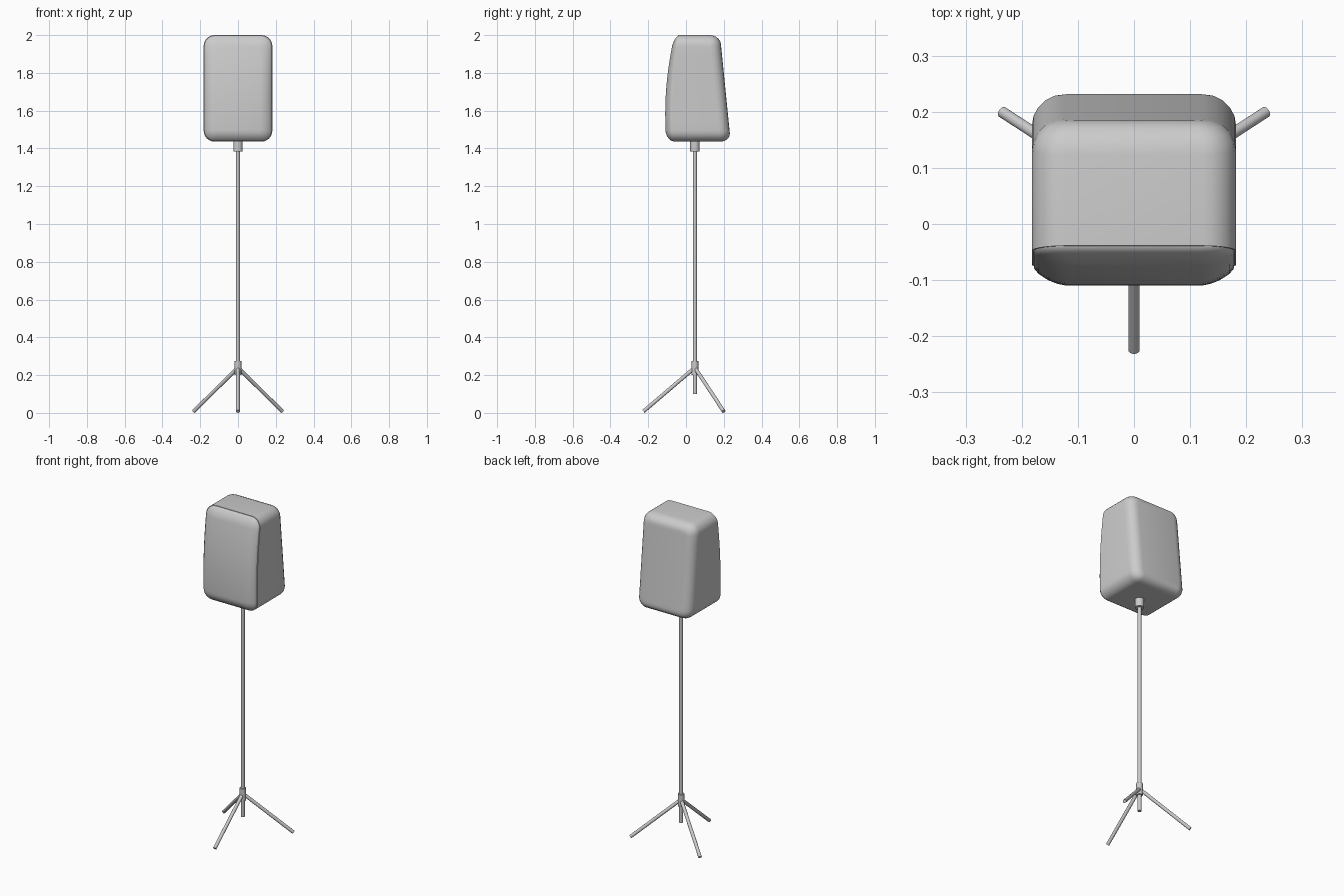
import bpy, bmesh, math
from mathutils import Vector

if "Cube" in bpy.data.objects:
    bpy.data.objects.remove(bpy.data.objects["Cube"])

W, Z0, Z1 = 0.182, 1.436, 2.0      # cabinet half width, bottom, top
POLE_Y = 0.047


def finish(obj, angle=35):
    bpy.ops.object.select_all(action='DESELECT')
    obj.select_set(True)
    bpy.context.view_layer.objects.active = obj
    bpy.ops.object.shade_smooth_by_angle(angle=math.radians(angle))


def rod(name, a, b, r, sides=20):
    a, b = Vector(a), Vector(b)
    d = b - a
    bpy.ops.mesh.primitive_cylinder_add(vertices=sides, radius=r, depth=d.length,
                                        location=(a + b) / 2)
    o = bpy.context.object
    o.name = name
    o.rotation_euler = d.to_track_quat('Z', 'Y').to_euler()
    finish(o)
    return o


def half_outline(inset, corner=0.058, n=6, rows=10):
    """Right half of a rounded rectangle in x-z, bottom to top."""
    w, lo, hi = W - inset, Z0 + inset * 0.8, Z1 - inset * 0.8
    r = max(corner - inset * 0.7, 0.012)
    low = [(w - r + r * math.sin(a), lo + r - r * math.cos(a))
           for a in (math.pi / 2 * i / n for i in range(n + 1))]
    high = [(x, hi + lo - z) for x, z in reversed(low)]
    za, zb = low[-1][1], high[0][1]
    side = [(w, za + (zb - za) * i / rows) for i in range(1, rows)]
    return low + side + high


def shell(name, rings):
    """Loft rounded outlines; each ring is (inset, y as a function of z)."""
    bm = bmesh.new()
    loops = []
    for inset, fy in rings:
        half = half_outline(inset)
        pts = half + [(-x, z) for x, z in reversed(half)]
        loops.append([bm.verts.new((x, fy(z), z)) for x, z in pts])
    n = len(loops[0])
    for a, b in zip(loops, loops[1:]):
        for i in range(n):
            j = (i + 1) % n
            bm.faces.new((a[i], a[j], b[j], b[i]))
    for ring in (loops[0], loops[-1]):       # caps follow the curve in z
        for i in range(n // 2 - 1):
            bm.faces.new((ring[i], ring[i + 1], ring[n - 2 - i], ring[n - 1 - i]))
    bmesh.ops.recalc_face_normals(bm, faces=bm.faces)
    me = bpy.data.meshes.new(name)
    bm.to_mesh(me)
    bm.free()
    o = bpy.data.objects.new(name, me)
    bpy.context.collection.objects.link(o)
    finish(o, 40)
    return o


def seam(z):
    return -0.074 + 0.2 * (z - 1.58) ** 2


def front(z):
    return -0.110 + 0.28 * (z - 1.58) ** 2


def back(z):
    return 0.18 + 0.1 * (Z1 - z)


# Cabinet body with rounded rear edges
B = 0.056
body = [(0.0, seam)]
for k in range(6):
    t = math.pi / 2 * k / 5
    body.append((B * (1 - math.cos(t)),
                 lambda z, t=t: back(z) - B * (1 - math.sin(t))))
shell("speaker_cabinet", body)

# Bulging front grille
shell("front_grille", [
    (i, lambda z, f=f: seam(z) + (front(z) - seam(z)) * f)
    for i, f in ((0.003, -0.05), (0.004, 0.15), (0.012, 0.42), (0.03, 0.74),
                 (0.045, 0.9), (0.062, 1.0))])

# Pole, upper socket and leg hub
rod("pole", (0, POLE_Y, 0.10), (0, POLE_Y, 1.45), 0.011)
rod("pole_socket", (0, POLE_Y, 1.385), (0, POLE_Y, 1.45), 0.025)
rod("leg_hub", (0, POLE_Y, 0.20), (0, POLE_Y, 0.275), 0.018)

# Tripod legs
for name, deg, reach in (("front_leg", -90, 0.272), ("right_leg", 33, 0.28),
                         ("left_leg", 147, 0.28)):
    a = math.radians(deg)
    rod(name, (0, POLE_Y, 0.24),
        (reach * math.cos(a), POLE_Y + reach * math.sin(a), 0.008), 0.01)
